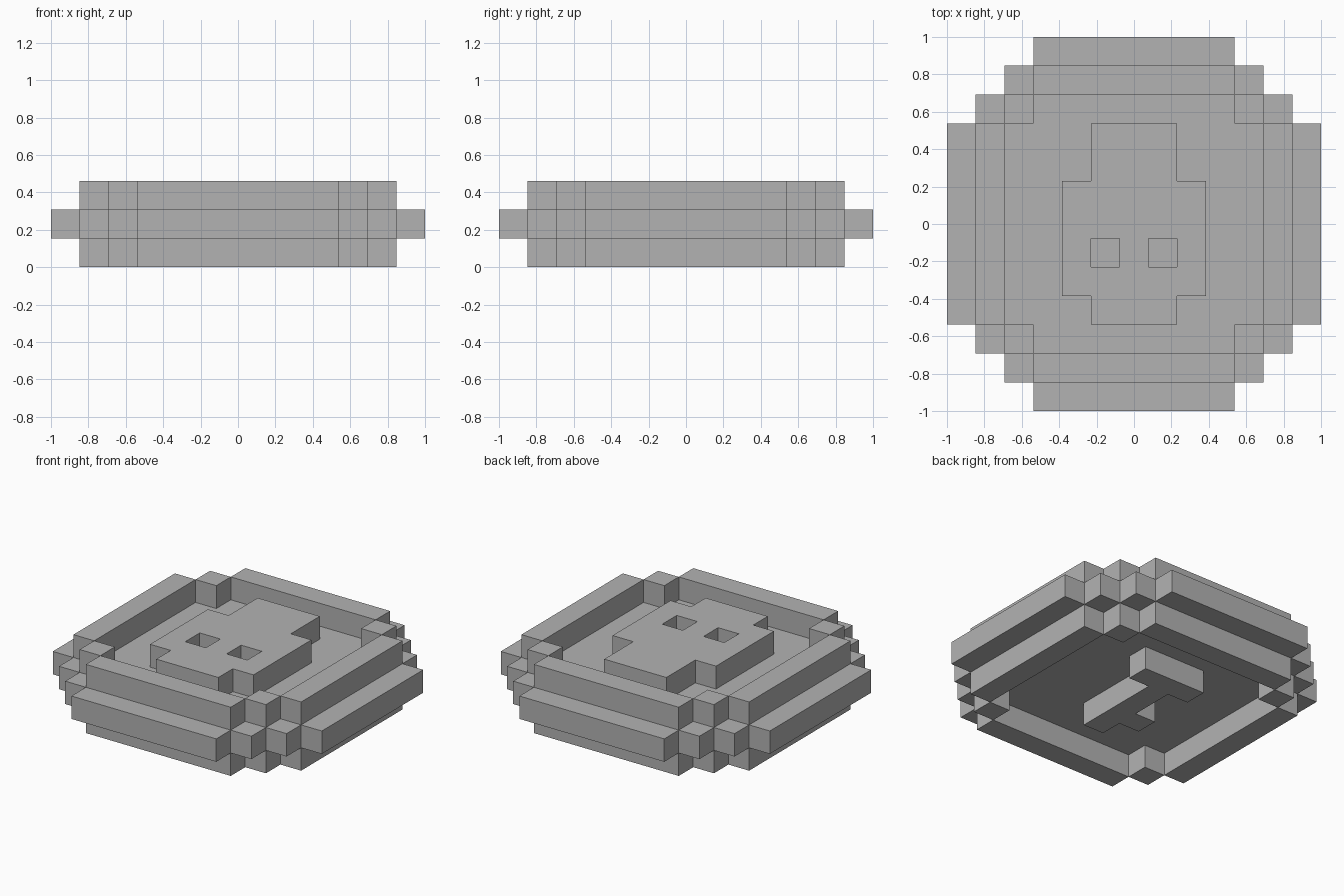
import bpy
import bmesh
from mathutils import Vector

cube = bpy.data.objects.get("Cube")
if cube:
    bpy.data.objects.remove(cube, do_unlink=True)

UNIT = 2 / 13   # one block; the coin is 13 blocks across and 3 high
HALF = 6

grey = bpy.data.materials.new("plain grey")
grey.use_nodes = True
colour = (0.45, 0.45, 0.45, 1)
grey.diffuse_color = colour
grey.node_tree.nodes["Principled BSDF"].inputs["Base Color"].default_value = colour


def block_layer(name, level, filled):
    """One-block-thick slab covering every grid cell accepted by filled(i, j)."""
    bm = bmesh.new()
    corners = {}

    def corner(i, j):
        if (i, j) not in corners:
            corners[i, j] = bm.verts.new(((i - 0.5) * UNIT, (j - 0.5) * UNIT, level * UNIT))
        return corners[i, j]

    cells = range(-HALF, HALF + 1)
    for i in cells:
        for j in cells:
            if filled(i, j):
                bm.faces.new((corner(i, j), corner(i + 1, j),
                              corner(i + 1, j + 1), corner(i, j + 1)))

    # Raise the flat pattern into a closed slab and merge its flat areas
    raised = bmesh.ops.extrude_face_region(bm, geom=bm.faces[:], use_keep_orig=True)
    top = [g for g in raised["geom"] if isinstance(g, bmesh.types.BMVert)]
    bmesh.ops.translate(bm, verts=top, vec=Vector((0, 0, UNIT)))
    bmesh.ops.recalc_face_normals(bm, faces=bm.faces[:])
    bmesh.ops.dissolve_limit(bm, angle_limit=0.01, verts=bm.verts[:], edges=bm.edges[:])

    mesh = bpy.data.meshes.new(name)
    bm.to_mesh(mesh)
    bm.free()
    mesh.materials.append(grey)
    obj = bpy.data.objects.new(name, mesh)
    bpy.context.collection.objects.link(obj)
    return obj


def disc(i, j):
    return abs(i) + abs(j) <= 9


def rim(i, j):
    low, high = sorted((abs(i), abs(j)))
    return (high == 5 and low <= 3) or low == high == 4


def skull(i, j):
    eye = abs(i) == 1 and j == -1
    head = abs(i) <= 1 and abs(j) <= 3
    cheeks = abs(i) <= 2 and -2 <= j <= 1
    return (head or cheeks) and not eye


def emblem(i, j):
    stem = i == 0 and abs(j) <= 2
    crossbar = j == 2 and abs(i) <= 1
    tooth = (i, j) == (-1, -1)
    return stem or crossbar or tooth


# Coin body with a raised rim on both sides
block_layer("coin_disc", 1, disc)
block_layer("upper_rim", 2, rim)
block_layer("lower_rim", 0, rim)

# Raised reliefs inside the rims
block_layer("skull_relief", 2, skull)
block_layer("underside_relief", 0, emblem)
